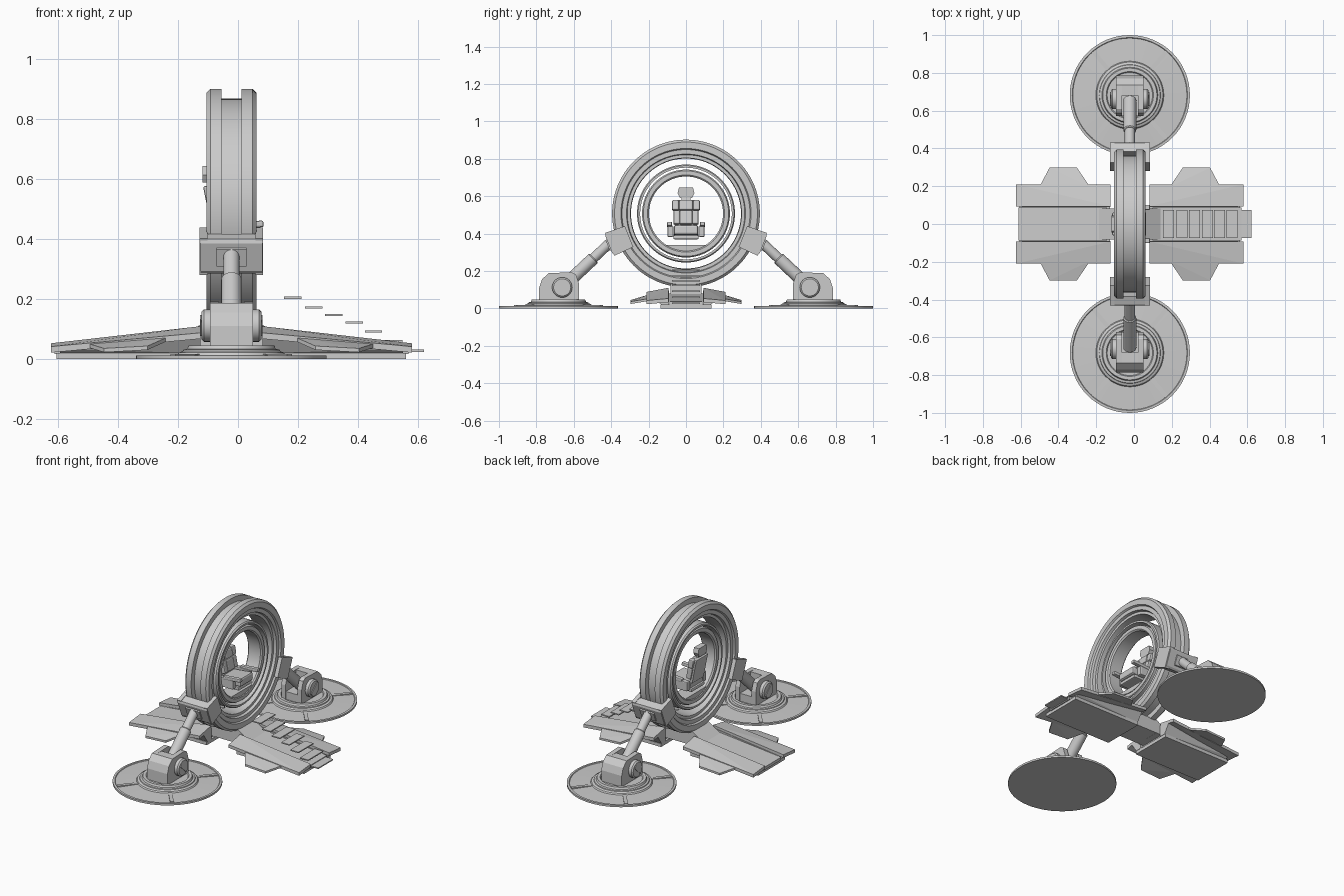
import bpy, bmesh, math
from mathutils import Vector

if "Cube" in bpy.data.objects:
    bpy.data.objects.remove(bpy.data.objects["Cube"])

C = -0.022           # x of the symmetry plane
RZ = 0.507           # ring centre height


def finish(name, bm, smooth=False):
    bmesh.ops.remove_doubles(bm, verts=bm.verts, dist=1e-5)
    bmesh.ops.recalc_face_normals(bm, faces=bm.faces)
    me = bpy.data.meshes.new(name)
    bm.to_mesh(me)
    bm.free()
    ob = bpy.data.objects.new(name, me)
    bpy.context.collection.objects.link(ob)
    if smooth:
        bpy.ops.object.select_all(action='DESELECT')
        ob.select_set(True)
        bpy.context.view_layer.objects.active = ob
        bpy.ops.object.shade_smooth_by_angle(angle=math.radians(30))
    return ob


def hull(name, pts):
    bm = bmesh.new()
    for p in pts:
        bm.verts.new(p)
    bmesh.ops.convex_hull(bm, input=bm.verts)
    bmesh.ops.delete(bm, geom=[v for v in bm.verts if not v.link_faces], context='VERTS')
    bmesh.ops.dissolve_limit(bm, angle_limit=0.01, verts=bm.verts, edges=bm.edges)
    return finish(name, bm)


def slab_yz(name, pts, x0, x1):
    return hull(name, [(x, y, z) for x in (x0, x1) for y, z in pts])


def slab_xz(name, pts, y0, y1):
    return hull(name, [(x, y, z) for y in (y0, y1) for x, z in pts])


def box(name, loc, size, rot=(0, 0, 0), bevel=0.0):
    bm = bmesh.new()
    bmesh.ops.create_cube(bm, size=1)
    bmesh.ops.scale(bm, vec=size, verts=bm.verts)
    if bevel:
        bmesh.ops.bevel(bm, geom=bm.edges[:], offset=bevel, segments=2, affect='EDGES', profile=0.5)
    ob = finish(name, bm)
    ob.location, ob.rotation_euler = loc, rot
    return ob


def lathe(name, prof, axis, loc, n=64):
    """Spin a closed (height, radius) profile about an axis direction."""
    bm = bmesh.new()
    q = Vector(axis).to_track_quat('Z', 'Y')
    rings = [[bm.verts.new(q @ Vector((r * math.cos(t), r * math.sin(t), h)) + Vector(loc)) for h, r in prof]
             for t in (2 * math.pi * i / n for i in range(n))]
    m = len(prof)
    for i in range(n):
        a, b = rings[i], rings[(i + 1) % n]
        for j in range(m):
            k = (j + 1) % m
            if prof[j][1] == 0 and prof[k][1] == 0:
                continue
            bm.faces.new((a[j], a[k], b[k], b[j]))
    return finish(name, bm, True)


def rod(name, p, q, r, n=24):
    p, q = Vector(p), Vector(q)
    L = (q - p).length
    c = r * 0.15
    return lathe(name, [(0, 0), (0, r - c), (c, r), (L - c, r), (L, r - c), (L, 0)], q - p, p, n)


def mirrored(half):
    return half + [(-h, r) for h, r in reversed(half)]


# Outer ring with a groove round the rim, and the two inner rings
X = (1, 0, 0)
lathe("outer_ring", mirrored([(0.033, 0.362), (0.033, 0.395), (0.07, 0.395), (0.083, 0.382), (0.083, 0.348),
                              (0.072, 0.342), (0.072, 0.318), (0.055, 0.314), (0.055, 0.297), (0.03, 0.294)]),
      X, (C, 0, RZ), 96)
lathe("middle_ring", mirrored([(0.05, 0.262), (0.058, 0.256), (0.058, 0.245)]), X, (C, 0, RZ), 96)
lathe("cabin_ring", mirrored([(0.038, 0.235), (0.05, 0.228), (0.05, 0.206), (0.042, 0.198)]), X, (C, 0, RZ), 96)

# Cabin floor: lower segment of the inner circle
arc = [(0.2 * math.sin(a), RZ - 0.2 * math.cos(a)) for a in [math.radians(-32 + 4 * i) for i in range(17)]]
slab_yz("cabin_floor", arc, C - 0.048, C + 0.048)

# Seat facing +x, hovering above the floor
box("seat_base", (C + 0.005, 0, 0.38), (0.14, 0.135, 0.022), bevel=0.006)
box("seat_cushion", (C + 0.015, 0, 0.413), (0.14, 0.13, 0.05), (0, -0.1, 0), 0.01)
tilt = (0, -0.2, 0)
box("backrest_shell", (-0.09, 0, 0.5), (0.022, 0.12, 0.16), tilt, 0.006)
for s in (1, -1):
    box("backrest_upper_bolster", (-0.082, s * 0.056, 0.55), (0.035, 0.036, 0.055), tilt, 0.007)
    box("backrest_lower_bolster", (-0.068, s * 0.05, 0.485), (0.035, 0.034, 0.075), tilt, 0.007)
    box("armrest", (C + 0.045, s * 0.088, 0.447), (0.125, 0.027, 0.022), (0, -0.08, 0), 0.006)
    box("armrest_support", (C + 0.0, s * 0.083, 0.412), (0.11, 0.032, 0.06), bevel=0.006)
box("backrest_upper_pad", (-0.08, 0, 0.55), (0.035, 0.074, 0.055), tilt, 0.007)
box("backrest_lower_pad", (-0.067, 0, 0.485), (0.035, 0.068, 0.075), tilt, 0.007)
box("headrest_post", (-0.098, 0, 0.588), (0.014, 0.05, 0.03), tilt)
hull("headrest", [(x, y, z) for x in (-0.118, -0.083)
                  for y, z in [(-0.032, 0.59), (0.032, 0.59), (-0.045, 0.615), (0.045, 0.615),
                               (-0.038, 0.645), (0.038, 0.645)]])

# Cradle under the ring
box("cradle_core", (C, 0, 0.083), (0.17, 0.165, 0.085))

for d in (1, -1):
    end = "right" if d > 0 else "left"
    # Bottom plate, cradle ramp and sloping centre deck
    box(end + "_base_plate", (C + d * 0.344, 0, 0.0105), (0.478, 0.27, 0.021))
    slab_xz(end + "_cradle_ramp", [(C + d * 0.08, 0.13), (C + d * 0.1, 0.112), (C + d * 0.175, 0.07),
                                   (C + d * 0.175, 0.04), (C + d * 0.08, 0.04)], -0.083, 0.083)
    slab_xz(end + "_deck", [(C + d * 0.12, 0.082), (C + d * 0.59, 0.036), (C + d * 0.59, 0.018),
                            (C + d * 0.12, 0.018)], -0.088, 0.088)
    for s in (1, -1):
        # Tilted wing panels with trapezoid side pads
        xi, xo = C + d * 0.103, C + d * 0.602
        hull(end + "_wing", [(x, s * y, z - t) for t in (0, 0.02) for x, y, z in
                             [(xi, 0.093, 0.11), (xi, 0.21, 0.088), (xo, 0.093, 0.053), (xo, 0.21, 0.042)]])
        hull(end + "_wing_keel", [(x, s * y, z) for x, y, z in
                                  [(xi, 0.09, 0.095), (xi, 0.17, 0.08), (xi, 0.13, 0.02), (xi, 0.09, 0.02),
                                   (xo - d * .03, 0.09, 0.038), (xo - d * .03, 0.15, 0.034),
                                   (xo - d * .03, 0.13, 0.02), (xo - d * .03, 0.09, 0.02)]])
        hull(end + "_side_pad", [(C + d * x, s * y, z - t) for t in (0, 0.013) for x, y, z in
                                 [(0.21, 0.195, 0.075), (0.48, 0.195, 0.053),
                                  (0.28, 0.298, 0.044), (0.425, 0.298, 0.036)]])

# Floating steps
for x, z in [(.183, .205), (.253, .172), (.32, .147), (.388, .123), (.452, .092), (.52, .06), (.592, .028)]:
    box("step", (x, 0, z), (0.058, 0.15, 0.007))

# Two outriggers: foot disc, bracket, arm and ring clamp
for s in (1, -1):
    foot = (C, s * 0.682, 0)
    lathe("foot_disc", [(0, 0), (0, 0.318), (0.012, 0.318), (0.013, 0.305), (0.009, 0.302), (0.014, 0.18),
                        (0.022, 0.175), (0.027, 0.162), (0.032, 0.16), (0.034, 0.148), (0.046, 0.143),
                        (0.046, 0.125), (0.04, 0.12), (0.04, 0)], (0, 0, 1), foot, 64)
    for a in (50, 130, 230, 310):
        t = math.radians(a)
        box("foot_rib", (C + 0.235 * math.cos(t), s * 0.682 + 0.235 * math.sin(t), 0.011),
            (0.135, 0.022, 0.012), (0, 0, t))
    side = [(0.785, 0.035), (0.785, 0.11), (0.77, 0.155), (0.735, 0.188), (0.61, 0.193), (0.588, 0.18),
            (0.572, 0.13), (0.572, 0.035)]
    for d in (1, -1):
        slab_yz("bracket_cheek", [(s * y, z) for y, z in side], C + d * 0.042, C + d * 0.072)
        rod("pivot_cap", (C + d * 0.06, s * 0.662, 0.112), (C + d * 0.1, s * 0.662, 0.112), 0.054, 32)
        box("pivot_slot", (C + d * 0.1, s * 0.662, 0.112), (0.008, 0.08, 0.02), (s * 0.75, 0, 0))
    slab_yz("bracket_back", [(s * y, z) for y, z in side[:4]] + [(s * 0.68, 0.188), (s * 0.68, 0.035)],
            C - 0.045, C + 0.045)
    box("bracket_floor", (C, s * 0.63, 0.065), (0.085, 0.11, 0.05))

    # Telescoping arm
    a, b = Vector((C, s * 0.66, 0.112)), Vector((C, s * 0.40, 0.357))
    rod("arm_lower", a, a.lerp(b, 0.64), 0.034)
    rod("arm_upper", a.lerp(b, 0.6), b, 0.027)

    # U-shaped clamp gripping the ring
    ang = math.radians(-22)
    u = Vector((0, s * math.cos(ang), math.sin(ang)))
    v = Vector((0, s * math.sin(-ang), math.cos(ang)))
    o = Vector((C, 0, RZ))

    def block(name, x0, x1, prof):
        hull(name, [o + Vector((x, 0, 0)) + u * r + v * t for x in (x0, x1) for r, t in prof])
    block("clamp_plate", -0.103, 0.103, [(0.39, -0.062), (0.39, 0.062), (0.438, 0.062), (0.445, 0.05),
                                         (0.445, -0.05), (0.438, -0.062)])
    for d in (1, -1):
        block("clamp_cheek", d * 0.08, d * 0.106, [(0.328, -0.06), (0.328, 0.06), (0.44, 0.066), (0.44, -0.066)])
    block("clamp_socket", -0.05, 0.05, [(0.44, -0.035), (0.44, 0.035), (0.452, 0.03), (0.452, -0.03)])
